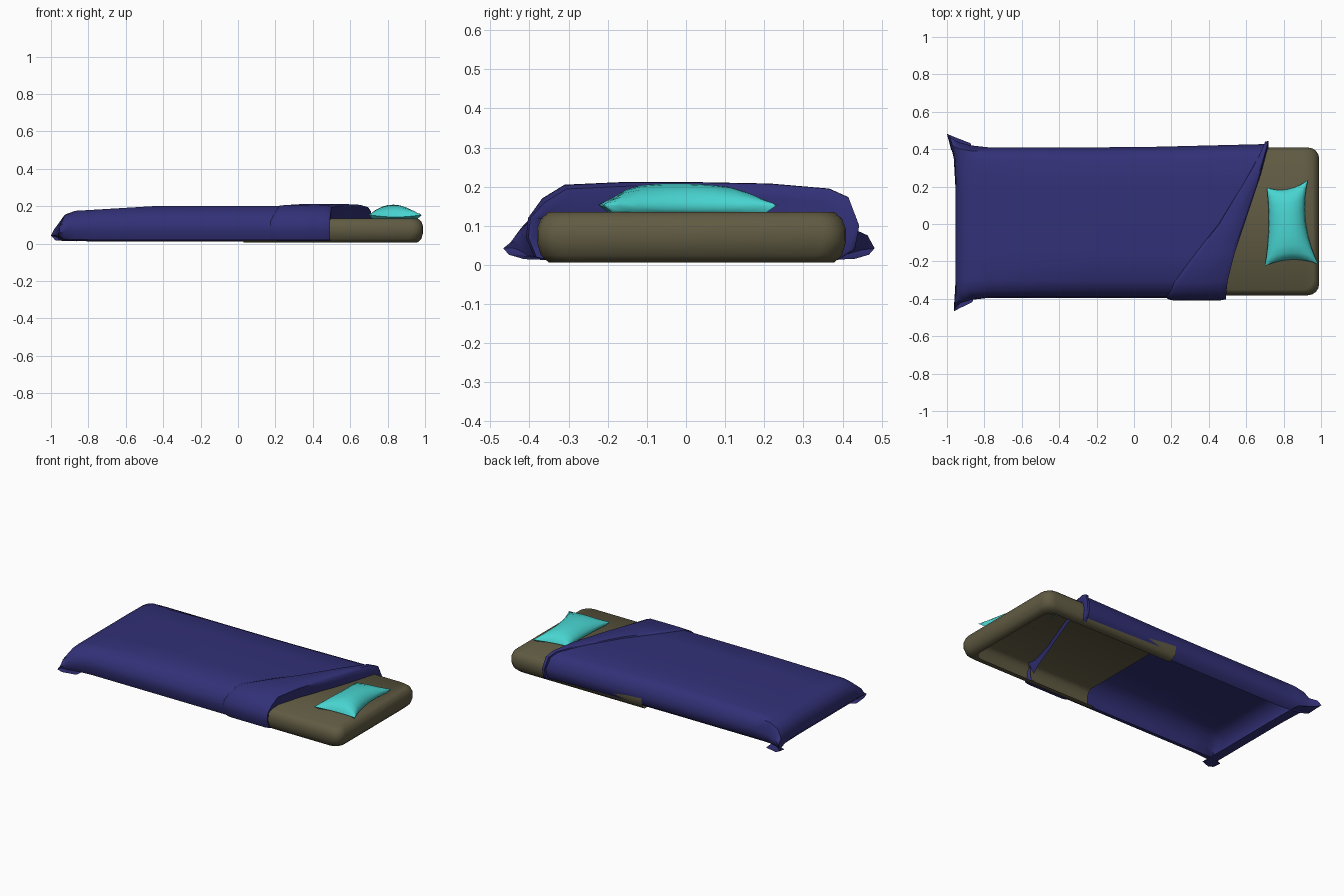
import bpy, bmesh, math

if "Cube" in bpy.data.objects:
    bpy.data.objects.remove(bpy.data.objects["Cube"])


def material(name, rgb):
    m = bpy.data.materials.new(name)
    m.use_nodes = True
    m.diffuse_color = (*rgb, 1)
    bsdf = next(n for n in m.node_tree.nodes if n.type == "BSDF_PRINCIPLED")
    bsdf.inputs["Base Color"].default_value = (*rgb, 1)
    return m


navy = material("navy cloth", (0.032, 0.03, 0.185))
olive = material("olive mattress", (0.118, 0.104, 0.055))
teal = material("turquoise cloth", (0.065, 0.66, 0.63))


def sheet(name, rows, mat, angle=50):
    """Skin a grid of points, with the outer side facing up."""
    bm = bmesh.new()
    grid = [[bm.verts.new(p) for p in row] for row in rows]
    for a, b in zip(grid, grid[1:]):
        for i in range(len(a) - 1):
            bm.faces.new((a[i], a[i + 1], b[i + 1], b[i]))
    bmesh.ops.remove_doubles(bm, verts=bm.verts, dist=0.0005)
    bmesh.ops.recalc_face_normals(bm, faces=bm.faces)
    bm.normal_update()
    if sum(f.normal.z * f.calc_area() for f in bm.faces) < 0:
        bmesh.ops.reverse_faces(bm, faces=bm.faces)
    mesh = bpy.data.meshes.new(name)
    bm.to_mesh(mesh)
    bm.free()
    mesh.materials.append(mat)
    mesh.shade_smooth()
    mesh.set_sharp_from_angle(angle=math.radians(angle))
    obj = bpy.data.objects.new(name, mesh)
    bpy.context.collection.objects.link(obj)
    return obj


def interp(points, v):
    """Piecewise linear curve through the points."""
    if v <= points[0][0]:
        return points[0][1]
    for (a, fa), (b, fb) in zip(points, points[1:]):
        if v <= b:
            return fa + (fb - fa) * (v - a) / (b - a)
    return points[-1][1]


# Mattress: a U-shaped outline, stacked in rounded rings and closed on top
def mattress_ring(inset, z, flatten=1.0):
    half, head, r = 0.395 - inset, 0.99 - inset, 0.06
    pts = [(0.03, -half), (0.5, -half)]
    for k in range(5):
        a = math.pi / 2 * k / 4
        pts.append((head - r + r * math.sin(a), -half + r - r * math.cos(a)))
    pts += [(x, -y) for x, y in reversed(pts)]
    return [(x, 0.014 + y * flatten, z) for x, y in pts]


rings = [(0.06, 0.006), (0.03, 0.006), (0.01, 0.025), (0, 0.06), (0, 0.09),
         (0.01, 0.118), (0.03, 0.135)]
sheet("mattress", [mattress_ring(*r) for r in rings]
      + [mattress_ring(0.03, 0.135, 0)], olive)

# Blanket cross-section (y, z), slanted head edge and fold line
section = [(-.34, .012), (-.375, .02), (-.395, .07), (-.39, .12), (-.355, .165),
           (-.3, .2), (-.15, .207), (0, .207), (.2, .203), (.34, .19),
           (.385, .168), (.41, .1), (.4, .04), (.36, .012)]
head_line = [(-.4, .49), (-.25, .505), (0, .59), (.2, .66), (.41, .72)]
fold_line = [(-.4, .17), (-.3, .21), (0, .45), (.2, .58), (.34, .665), (.41, .7)]


def widen(x, y):
    return y * (1 + 0.06 * max(0, x)) if y > 0 else y


# Blanket: draped sheet whose foot end is tucked under, with pulled corners
foot = [(-.86, .012), (-.93, .02), (-.955, .05), (-.95, .11), (-.925, .155),
        (-.87, .175), (-.78, .18), (-.45, .2)]
rows = []
for i, (x, top) in enumerate(foot):
    row = []
    for j, (y, z) in enumerate(section):
        px, py, pz = x, y, min(z, top)
        edge = min(j, len(section) - 1 - j)
        pull = (.3, .8, 1, .75, .4, .15, 0, 0)[i] * (.5, .9, 1, .6, .2, 0, 0)[edge]
        py += math.copysign(0.072 * pull, y)
        px -= (0.045 if y > 0 else 0.008) * pull
        pz += (0.035 - pz) * 0.5 * pull
        row.append((px, py, pz))
    rows.append(row)
for t in (.25, .5, .75, .9, 1):
    row = []
    for y, z in section:
        x = -.45 + t * (interp(head_line, y) - .02 + .45)
        row.append((x, widen(x, y), min(z, .2)))
    rows.append(row)
sheet("blanket", rows, navy)

# Turned-back flap: rolled strip between the fold line and the head edge
# (position along the strip, lift off the blanket, shrink towards the middle)
strip = [(0, -.015, 1), (.04, .002, 1.02), (.12, .005, 1.035), (.5, .005, 1.035),
         (.9, .004, 1.035), (1, -.006, 1.02), (1, -.03, 1), (.93, -.1, .93)]
rows = []
for t, lift, grow in strip:
    row = []
    for y, z in section:
        a, b = interp(fold_line, y), interp(head_line, y)
        x = a + t * (b - a)
        pz = z + lift if z > .13 else .07 + (z - .07) * (grow if grow < 1 else 1)
        row.append((x, widen(x, y) * grow, pz))
    rows.append(row)
sheet("blanket_flap", rows, navy)

# Pillow: domed patch with four pointed corners and drawn-in sides
N = 10
corners = ((.70, -.225), (.985, -.215), (.71, .195), (.93, .235))


def pillow_point(u, v, z=None):
    a, b = (u + 1) / 2, (v + 1) / 2
    weights = ((1 - a) * (1 - b), a * (1 - b), (1 - a) * b, a * b)
    x = sum(w * c[0] for w, c in zip(weights, corners))
    y = sum(w * c[1] for w, c in zip(weights, corners))
    x -= u * (.015 if u < 0 else .04) * (1 - v * v)
    y -= v * .03 * (1 - u * u)
    dome = max(0, (1 - u * u) * (1 - v ** 4)) ** .5
    rim = .142 + .012 * u * u * v * v
    return x, y, rim + (.208 - rim) * dome * (1 - .12 * max(0, v)) if z is None else z


rows = []
for i in range(-1, N + 2):
    row = []
    for j in range(-1, N + 2):
        under = i in (-1, N + 1) or j in (-1, N + 1)
        u, v = (math.sin(math.pi / 2 * (2 * min(max(k, 0), N) / N - 1)) for k in (i, j))
        if under:
            row.append(pillow_point(u * .9, v * .9, .134))
        else:
            row.append(pillow_point(u, v))
    rows.append(row)
sheet("pillow", rows, teal, 70)
